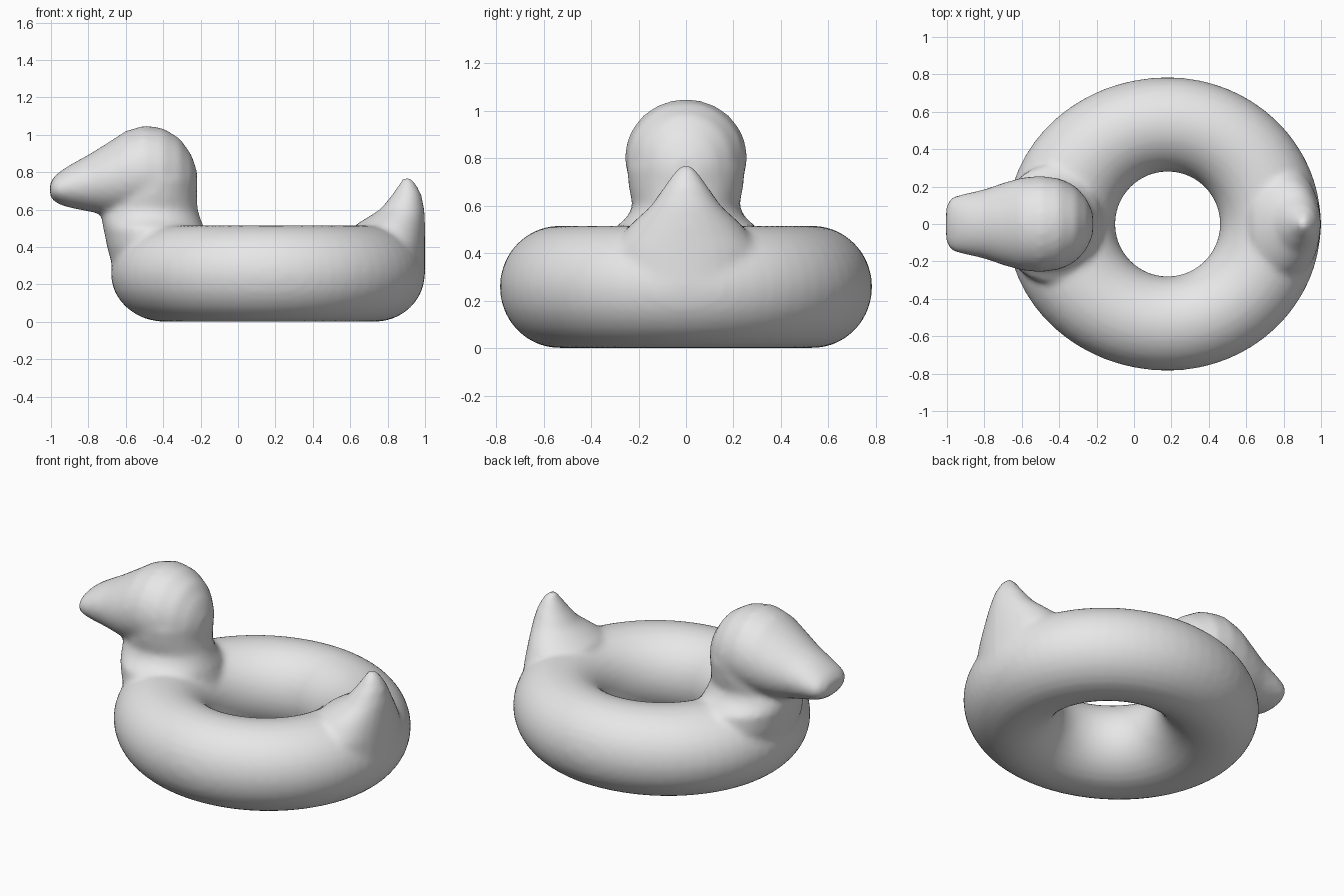
import bpy, bmesh
from math import sin, cos, pi, tau
from mathutils import Vector

cube = bpy.data.objects.get("Cube")
if cube:
    bpy.data.objects.remove(cube, do_unlink=True)

vinyl = bpy.data.materials.new("pale grey vinyl")
vinyl.use_nodes = True
grey = (0.8, 0.8, 0.8, 1)
vinyl.diffuse_color = grey
vinyl.node_tree.nodes["Principled BSDF"].inputs["Base Color"].default_value = grey

SIDES = 32
bm = bmesh.new()


def skin(rings, closed=False):
    """Bridge a list of point rings, capping the ends of an open one."""
    loops = [[bm.verts.new(p) for p in ring] for ring in rings]
    count = len(loops)
    for i in range(count if closed else count - 1):
        a, b = loops[i], loops[(i + 1) % count]
        for j in range(len(a)):
            k = (j + 1) % len(a)
            bm.faces.new((a[j], a[k], b[k], b[j]))
    if not closed:
        bm.faces.new(loops[0])
        bm.faces.new(loops[-1])


def loft(sections, axis):
    """Ellipses given as position on axis, low edge, high edge, half width in y."""
    rings = []
    for pos, low, high, half in sections:
        ring = []
        for j in range(SIDES):
            t = tau * j / SIDES
            across = (low + high) / 2 + (high - low) / 2 * cos(t)
            y = half * sin(t)
            ring.append((pos, y, across) if axis == "x" else (across, y, pos))
        rings.append(ring)
    skin(rings)


# Swim ring, a little longer towards the chest
HOLE, OUTER, TUBE, CENTRE = 0.28, 0.785, 0.258, 0.18
rings = []
for i in range(64):
    t = tau * i / 64
    reach = 0.82 if cos(t) > 0 else 0.86
    inner = Vector((CENTRE + HOLE * cos(t), HOLE * sin(t), TUBE))
    outer = Vector((CENTRE + reach * cos(t), OUTER * sin(t), TUBE))
    middle, half = (inner + outer) / 2, (outer - inner) / 2
    rings.append([middle + half * cos(a) + Vector((0, 0, TUBE * sin(a)))
                  for a in (tau * j / SIDES for j in range(SIDES))])
skin(rings, closed=True)

# Neck flaring into the ring
loft([(0.25, -0.66, -0.16, 0.28), (0.40, -0.70, -0.15, 0.33),
      (0.50, -0.72, -0.18, 0.31), (0.55, -0.73, -0.20, 0.25),
      (0.60, -0.72, -0.215, 0.225), (0.67, -0.70, -0.22, 0.24),
      (0.76, -0.68, -0.22, 0.25)], "z")

# Head and bill
loft([(-1.005, 0.67, 0.74, 0.09), (-0.985, 0.645, 0.775, 0.135),
      (-0.95, 0.625, 0.805, 0.153), (-0.90, 0.61, 0.838, 0.163),
      (-0.80, 0.59, 0.893, 0.185), (-0.70, 0.57, 0.955, 0.22),
      (-0.60, 0.56, 1.02, 0.248), (-0.50, 0.56, 1.05, 0.258),
      (-0.40, 0.56, 1.035, 0.243), (-0.31, 0.58, 0.98, 0.195),
      (-0.25, 0.62, 0.895, 0.13), (-0.22, 0.68, 0.81, 0.06)], "x")

# Upturned tail
loft([(0.26, 0.60, 1.0, 0.33), (0.42, 0.58, 1.0, 0.31),
      (0.52, 0.63, 1.0, 0.235), (0.60, 0.76, 0.997, 0.148),
      (0.68, 0.825, 0.98, 0.093), (0.74, 0.865, 0.95, 0.05),
      (0.775, 0.885, 0.915, 0.02)], "z")

bmesh.ops.recalc_face_normals(bm, faces=bm.faces)
mesh = bpy.data.meshes.new("duck_swim_ring")
bm.to_mesh(mesh)
bm.free()
mesh.materials.append(vinyl)
mesh.shade_smooth()
body = bpy.data.objects.new("duck_swim_ring", mesh)
bpy.context.collection.objects.link(body)

# Weld the parts into one soft inflated skin
weld = body.modifiers.new("weld", "REMESH")
weld.mode = "VOXEL"
weld.voxel_size = 0.02
weld.use_smooth_shade = True
soften = body.modifiers.new("soften", "SMOOTH")
soften.factor = 0.5
soften.iterations = 5
